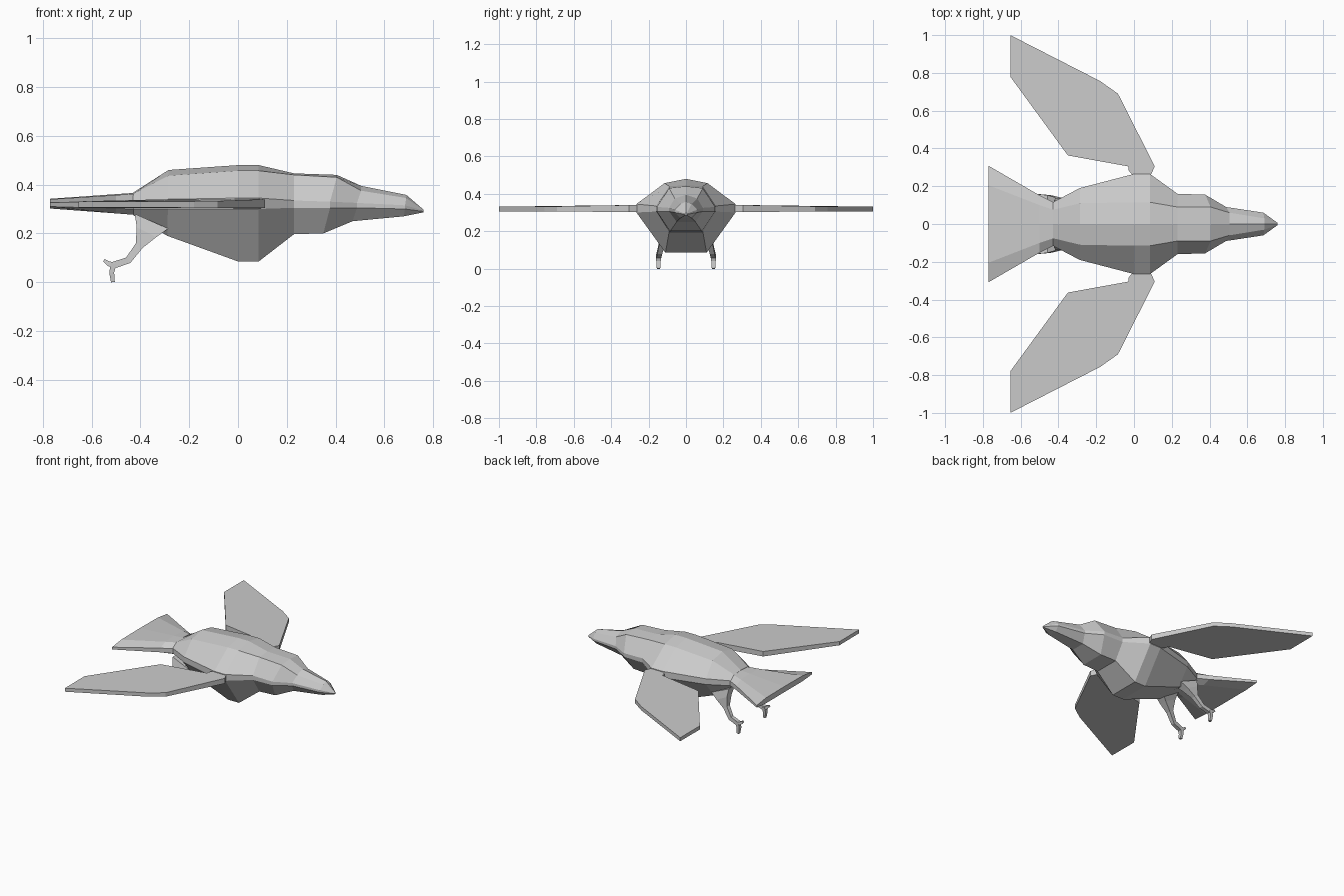
import bpy, bmesh
from mathutils import Vector

if "Cube" in bpy.data.objects:
    bpy.data.objects.remove(bpy.data.objects["Cube"])

grey = bpy.data.materials.new("plumage grey")
grey.diffuse_color = (0.6, 0.6, 0.6, 1)
grey.use_nodes = True
grey.node_tree.nodes["Principled BSDF"].inputs["Base Color"].default_value = grey.diffuse_color


def finish(bm, name):
    bmesh.ops.recalc_face_normals(bm, faces=bm.faces)
    mesh = bpy.data.meshes.new(name)
    bm.to_mesh(mesh)
    bm.free()
    mesh.materials.append(grey)
    obj = bpy.data.objects.new(name, mesh)
    bpy.context.collection.objects.link(obj)
    return obj


def loft(name, rings):
    bm = bmesh.new()
    loops = [[bm.verts.new(p) for p in r] for r in rings]
    n = len(loops[0])
    for a, b in zip(loops, loops[1:]):
        for i in range(n):
            j = (i + 1) % n
            bm.faces.new((a[i], a[j], b[j], b[i]))
    bm.faces.new(loops[0])
    bm.faces.new(loops[-1])
    return finish(bm, name)


def body_ring(xt, xb, top, ys, zs, yw, zu, zl, yb, bot):
    """Nine-sided section: ridge, shoulders, upright flanks and a flat belly."""
    xm = (xt + xb) / 2
    half = [(xt, ys, zs), (xm, yw, zu), (xm, yw, zl), (xb, yb, bot)]
    return [(xt, 0, top)] + half + [(x, -y, z) for x, y, z in reversed(half)]


# Body, neck, head and beak: x top, x bottom, ridge z, shoulder y z, flank y z z, belly y z
loft("body", [body_ring(*r) for r in (
    (-.43, -.43, .367, .075, .362, .115, .335, .300, .07, .275),
    (-.285, -.29, .460, .11, .437, .19, .34, .300, .10, .190),
    (.0, .0, .480, .115, .457, .265, .345, .300, .11, .085),
    (.085, .085, .480, .115, .457, .265, .345, .300, .11, .085),
    (.23, .23, .446, .09, .440, .16, .335, .305, .09, .197),
    (.405, .35, .440, .09, .430, .155, .33, .305, .085, .200),
    (.505, .47, .395, .06, .375, .09, .325, .305, .05, .250),
    (.69, .68, .358, .03, .345, .06, .315, .300, .03, .270),
    (.76, .76, .298, .004, .296, .006, .294, .290, .004, .286))])

# Fanned tail
loft("tail", [body_ring(*r) for r in (
    (-.425, -.425, .366, .075, .362, .115, .333, .300, .07, .276),
    (-.50, -.50, .361, .10, .357, .152, .332, .302, .10, .282),
    (-.77, -.77, .342, .205, .340, .308, .326, .310, .205, .302))])

# Wings: flat outline that thins toward the tip
OUTLINE = [(.0, .25), (-.03, .285), (-.03, .305), (-.35, .363), (-.655, .78),
           (-.655, 1.0), (-.18, .757), (-.085, .69), (.11, .305), (.085, .25)]
for side, s in (("left", 1), ("right", -1)):
    bm = bmesh.new()
    low = [bm.verts.new((x, s * y, .302 + .004 * min(1, y))) for x, y in OUTLINE]
    high = [bm.verts.new((x, s * y, .345 - .014 * min(1, y / .8))) for x, y in OUTLINE]
    bm.faces.new(low)
    bm.faces.new(high)
    for i in range(len(low)):
        j = (i + 1) % len(low)
        bm.faces.new((low[i], low[j], high[j], high[i]))
    finish(bm, side + "_wing")


def limb(name, s, stations):
    """Four-sided tube; each station is x, y, z, half length, half width."""
    pts = [Vector((x, y, z)) for x, y, z, *_ in stations]
    rings = []
    for i, (x, y, z, h, w) in enumerate(stations):
        d = pts[min(i + 1, len(pts) - 1)] - pts[max(i - 1, 0)]
        u = Vector((-d.z, 0, d.x)).normalized() * h
        rings.append([(x + a * u.x, s * (y + b * w), z + a * u.z)
                      for a, b in ((1, 1), (1, -1), (-1, -1), (-1, 1))])
    return loft(name, rings)


for side, s in (("left", 1), ("right", -1)):
    # Thigh wedge narrowing into the shank
    limb(side + "_leg", s, [(-.355, .09, .25, .075, .035), (-.375, .11, .205, .045, .027),
                            (-.405, .125, .15, .017, .016), (-.45, .14, .09, .014, .013),
                            (-.515, .146, .068, .014, .013)])
    # Foot with one raised and one lowered toe
    limb(side + "_lower_toe", s, [(-.51, .146, .075, .012, .014), (-.518, .147, .04, .010, .012),
                                  (-.513, .147, 0, .008, .009)])
    limb(side + "_raised_toe", s, [(-.505, .146, .07, .012, .013), (-.53, .146, .075, .010, .011),
                                   (-.55, .146, .09, .006, .007)])
